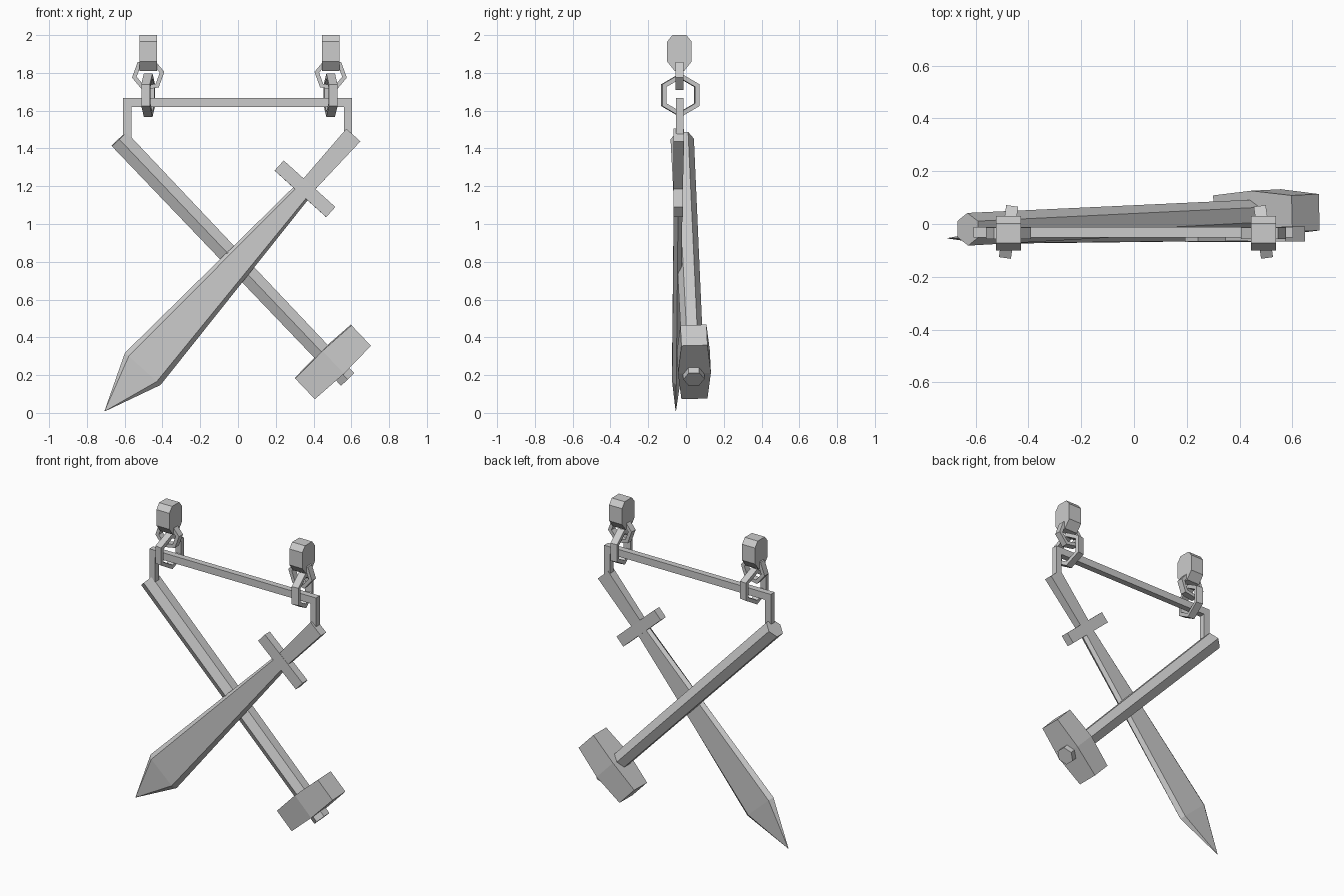
import bpy
from math import sin, cos, radians, pi
from mathutils import Vector

if "Cube" in bpy.data.objects:
    bpy.data.objects.remove(bpy.data.objects["Cube"])

iron = bpy.data.materials.new("grey iron")
iron.use_nodes = True
GREY = (0.6, 0.6, 0.6, 1)
iron.diffuse_color = GREY
iron.node_tree.nodes["Principled BSDF"].inputs["Base Color"].default_value = GREY


def make(name, verts, faces):
    mesh = bpy.data.meshes.new(name)
    mesh.from_pydata([tuple(v) for v in verts], [], faces)
    mesh.materials.append(iron)
    obj = bpy.data.objects.new(name, mesh)
    bpy.context.collection.objects.link(obj)
    bpy.context.view_layer.objects.active = obj
    bpy.ops.object.mode_set(mode="EDIT")
    bpy.ops.mesh.select_all(action="SELECT")
    bpy.ops.mesh.normals_make_consistent(inside=False)
    bpy.ops.object.mode_set(mode="OBJECT")
    return obj


def loft(name, rings, closed=False):
    """Skin equal-sized rings; cap the ends unless closed into a loop."""
    n, m = len(rings[0]), len(rings)
    verts = [v for ring in rings for v in ring]
    faces = []
    for i in range(m if closed else m - 1):
        a, b = i * n, (i + 1) % m * n
        faces += [(a + j, a + (j + 1) % n, b + (j + 1) % n, b + j) for j in range(n)]
    if not closed:
        faces += [tuple(range(n)), tuple(range((m - 1) * n, m * n))]
    return make(name, verts, faces)


def basis(start, end):
    """Axis along a slanted part, its in-plane sideways axis and its depth axis."""
    axis = (end - start).normalized()
    side = axis.cross(Vector((0, 1, 0))).normalized()
    return axis, side, side.cross(axis)


def chain_link(name, centre, outer, inner, depth, u, v, turn):
    """Six-sided ring lying in the plane of u and v."""
    n, rings = u.cross(v) * depth / 2, []
    for k in range(6):
        a = radians(turn) + k * pi / 3
        d = u * cos(a) + v * sin(a)
        rings.append([centre + d * r + n * s
                      for r, s in ((outer, -1), (outer, 1), (inner, 1), (inner, -1))])
    return loft(name, rings, closed=True)


# Hanging lugs and chain links, mirrored left and right
UP, MID = Vector((0, 0, 1)), 0.0075
lug_profile = [(-0.072, 2), (0.002, 2), (0.03, 1.965), (0.03, 1.86),
               (-0.01, 1.81), (-0.06, 1.81), (-0.1, 1.86), (-0.1, 1.965)]
for label, s in (("left", 1), ("right", -1)):
    x = MID + s * 0.483
    loft("lug_" + label, [[(x + e, y, z) for y, z in lug_profile] for e in (-0.047, 0.047)])
    chain_link("upper_link_" + label, Vector((x, -0.035, 1.79)), 0.087, 0.062, 0.042,
               Vector((-s, 0, 0)), UP, 10)
    tilt = radians(8)
    chain_link("lower_link_" + label, Vector((x, -0.03, 1.682)), 0.115, 0.088, 0.046,
               Vector((-s * sin(tilt), cos(tilt), 0)), UP, 30)

# Crossbar with two drop arms
frame = [(-0.608, 1.46), (-0.608, 1.667), (0.603, 1.667), (0.603, 1.46),
         (0.562, 1.46), (0.562, 1.62), (-0.565, 1.62), (-0.565, 1.46)]
loft("hanging_bar", [[(x, y, z) for x, z in frame] for y in (-0.052, -0.012)])

# Hammer: six-sided shaft through a head that swells in the middle
top, foot = Vector((-0.63, -0.02, 1.45)), Vector((0.58, 0.042, 0.178))
axis, side, depth = basis(top, foot)
loft("hammer_handle", [[p + (depth * cos(k * pi / 3) + side * sin(k * pi / 3)) * r
                        for k in range(6)] for p, r in ((top, 0.062), (foot, 0.056))])
head = Vector((0.502, 0.042, 0.27))
loft("hammer_head", [[head + side * t + axis * a * w + depth * d * h
                      for a, d in ((-1, -1), (1, -1), (1, 1), (-1, 1))]
                     for t, w, h in ((-0.205, 0.075, 0.069), (0, 0.083, 0.087), (0.205, 0.075, 0.069))])

# Sword: bevelled blade, crossguard and grip along one axis
tip, end = Vector((-0.705, -0.054, 0.01)), Vector((0.61, -0.038, 1.47))
axis, side, depth = basis(tip, end)


def blade_ring(t, edge, flat, thick):
    p = tip + axis * t
    return [p + side * w + depth * d for w, d in
            ((-edge, 0), (-flat, -thick), (flat, -thick), (edge, 0), (flat, thick), (-flat, thick))]


def block_ring(t, half, thick):
    p = tip + axis * t
    return [p + side * w * half + depth * d * thick
            for w, d in ((-1, -1), (1, -1), (1, 1), (-1, 1))]


loft("sword_blade", [blade_ring(0, 0.002, 0.001, 0.001), blade_ring(0.3, 0.127, 0.1, 0.022),
                     blade_ring(1.57, 0.05, 0.037, 0.023)])
loft("sword_guard", [block_ring(1.547, 0.184, 0.026), block_ring(1.619, 0.184, 0.026)])
loft("sword_grip", [block_ring(1.6, 0.042, 0.024), block_ring(1.966, 0.05, 0.028)])
